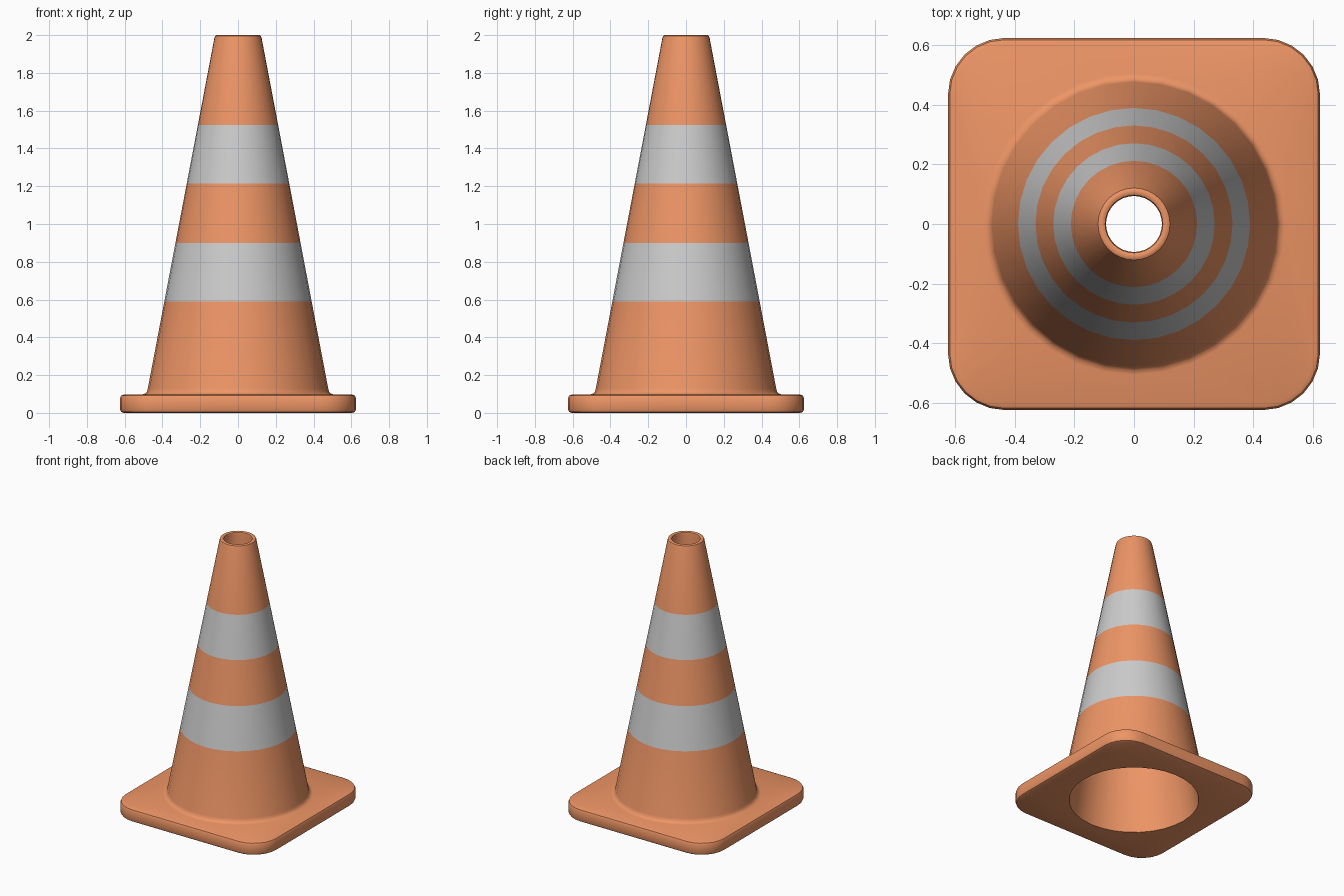
import bpy, bmesh
from math import cos, sin, pi

if "Cube" in bpy.data.objects:
    bpy.data.objects.remove(bpy.data.objects["Cube"])

N = 32            # sides around the cone
HALF = 0.625      # half width of the base plate
CORNER = 0.19     # plate corner radius


def material(name, color):
    m = bpy.data.materials.new(name)
    m.diffuse_color = color
    m.use_nodes = True
    m.node_tree.nodes["Principled BSDF"].inputs["Base Color"].default_value = m.diffuse_color
    return m


def circle(r, z):
    return [(r * cos(2 * pi * i / N), r * sin(2 * pi * i / N), z) for i in range(N)]


def rounded_square(inset, z):
    # each quarter: one side midpoint followed by a seven-point corner arc
    h, r = HALF - inset, CORNER - inset
    quarter = [(h, 0.0)] + [(h - r + r * cos(pi * k / 12), h - r + r * sin(pi * k / 12))
                            for k in range(7)]
    pts = []
    for _ in range(4):
        pts += [(x, y, z) for x, y in quarter]
        quarter = [(-y, x) for x, y in quarter]
    return pts


def wall(z):
    return 0.39 - 0.19 * (z - 0.59)


# Base plate: underside, rounded rim, top
rings = [rounded_square(d, z) for d, z in
         [(0.02, 0), (0.006, 0.006), (0, 0.02), (0, 0.077), (0.006, 0.091), (0.02, 0.097)]]

# Fillet between plate and cone
rings += [circle(r, z) for r, z in [(0.507, 0.097), (0.492, 0.102), (0.482, 0.113)]]

# Outer wall, split at the stripe edges
bands = [0.59, 0.90, 1.215, 1.525]
stripe_rows = []
for i, z in enumerate([0.13] + bands + [1.985]):
    if i in (1, 3):
        stripe_rows.append(len(rings))
    rings.append(circle(wall(z), z))

# Rounded lip, then the inner wall down to the open bottom
rings += [circle(r, z) for r, z in
          [(0.121, 1.996), (0.114, 2.0), (0.104, 2.0), (0.097, 1.996), (0.094, 1.985), (0.44, 0)]]

# Skin the closed loop of rings
bm = bmesh.new()
loops = [[bm.verts.new(p) for p in ring] for ring in rings]
for j, low in enumerate(loops):
    high = loops[(j + 1) % len(loops)]
    for i in range(N):
        k = (i + 1) % N
        f = bm.faces.new((low[i], low[k], high[k], high[i]))
        f.material_index = 1 if j in stripe_rows else 0
bmesh.ops.recalc_face_normals(bm, faces=bm.faces)

mesh = bpy.data.meshes.new("traffic_cone")
bm.to_mesh(mesh)
bm.free()
mesh.materials.append(material("orange_rubber", (0.85, 0.30, 0.13, 1)))
mesh.materials.append(material("grey_stripe", (0.75, 0.75, 0.75, 1)))
cone = bpy.data.objects.new("traffic_cone", mesh)
bpy.context.collection.objects.link(cone)
bpy.context.view_layer.objects.active = cone
cone.select_set(True)
bpy.ops.object.shade_smooth_by_angle(angle=pi / 5)
